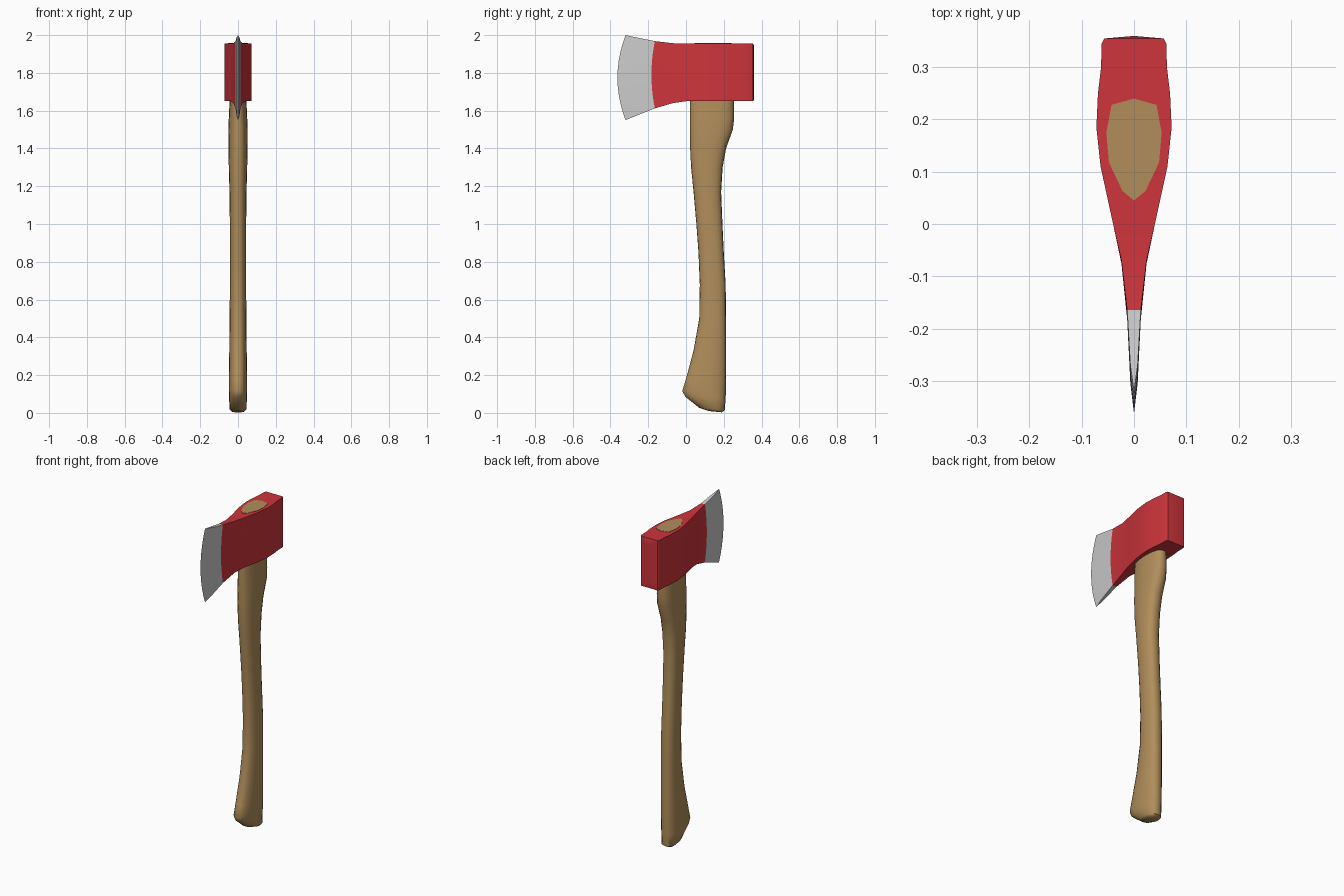
import bpy, bmesh, math

cube = bpy.data.objects.get("Cube")
if cube:
    bpy.data.objects.remove(cube, do_unlink=True)


def material(name, r, g, b):
    mat = bpy.data.materials.new(name)
    mat.use_nodes = True
    mat.diffuse_color = (r, g, b, 1)
    bsdf = next(n for n in mat.node_tree.nodes if n.type == 'BSDF_PRINCIPLED')
    bsdf.inputs["Base Color"].default_value = (r, g, b, 1)
    return mat


wood = material("wood", 0.44, 0.27, 0.105)
red = material("red paint", 0.61, 0.035, 0.044)
steel = material("bare steel", 0.6, 0.6, 0.6)


def loft(name, rings, mats, rule=None, angle=35):
    """Skin a list of equal closed rings, cap both ends and weld the seams."""
    bm = bmesh.new()
    rows = [[bm.verts.new(p) for p in ring] for ring in rings]
    n = len(rows[0])
    for k, (a, b) in enumerate(zip(rows, rows[1:])):
        for i in range(n):
            j = (i + 1) % n
            face = bm.faces.new((a[i], a[j], b[j], b[i]))
            face.material_index = rule(k) if rule else 0
    # Ends that close to a line need no cap
    for row in (rows[0], rows[-1]):
        if max(v.co.x for v in row) > 0.001:
            bm.faces.new(row)
    bmesh.ops.remove_doubles(bm, verts=bm.verts, dist=0.0002)
    bmesh.ops.recalc_face_normals(bm, faces=bm.faces)
    mesh = bpy.data.meshes.new(name)
    bm.to_mesh(mesh)
    bm.free()
    for m in mats:
        mesh.materials.append(m)
    obj = bpy.data.objects.new(name, mesh)
    bpy.context.collection.objects.link(obj)
    bpy.ops.object.select_all(action='DESELECT')
    obj.select_set(True)
    bpy.context.view_layer.objects.active = obj
    bpy.ops.object.shade_smooth_by_angle(angle=math.radians(angle))
    return obj


# Axe head stations: y, half width, bottom z, top z, forward bow
STATIONS = [
    (-0.32, 0, 1.55, 2.0, 0.043),
    (-0.27, 0.007, 1.57, 1.989, 0.035),
    (-0.165, 0.013, 1.612, 1.968, 0.018),
    (-0.07, 0.024, 1.64, 1.957, 0.006),
    (0, 0.04, 1.65, 1.955, 0),
    (0.11, 0.064, 1.65, 1.955, 0),
    (0.185, 0.072, 1.65, 1.955, 0),
    (0.25, 0.069, 1.65, 1.955, 0),
    (0.3, 0.063, 1.65, 1.955, 0),
    (0.345, 0.062, 1.65, 1.955, 0),
    (0.355, 0.057, 1.65, 1.955, 0),
    (0.36, 0, 1.66, 1.945, 0),
]


def head_ring(y, w, low, high, bow, rows=10):
    side = []
    for i in range(rows + 1):
        t = i / rows
        curve = bow * (1 - (2 * t - 1) ** 2)
        side.append((w, y - curve, low + (high - low) * t))
    return side + [(-x, a, z) for x, a, z in reversed(side)]


loft("axe_head", [head_ring(*s) for s in STATIONS], [red, steel],
     rule=lambda k: 1 if k < 2 else 0)

# Handle sections: front y, front z, back y, back z, half width
SECTIONS = [
    (0.12, 0.01, 0.19, 0.003, 0.035),
    (0.07, 0.027, 0.205, 0.013, 0.048),
    (-0.003, 0.085, 0.21, 0.08, 0.052),
    (-0.02, 0.115, 0.212, 0.14, 0.053),
    (0.0, 0.18, 0.213, 0.21, 0.053),
    (0.04, 0.33, 0.213, 0.34, 0.05),
    (0.07, 0.5, 0.212, 0.5, 0.048),
    (0.073, 0.68, 0.21, 0.68, 0.047),
    (0.066, 0.85, 0.2, 0.85, 0.047),
    (0.055, 1.0, 0.193, 1.0, 0.047),
    (0.04, 1.17, 0.186, 1.17, 0.049),
    (0.027, 1.3, 0.194, 1.3, 0.053),
    (0.022, 1.4, 0.212, 1.4, 0.055),
    (0.02, 1.5, 0.248, 1.5, 0.056),
    (0.02, 1.56, 0.255, 1.56, 0.053),
    (0.02, 1.68, 0.255, 1.68, 0.047),
]


def oval_ring(yf, zf, yb, zb, w, sides=20):
    ring = []
    for i in range(sides):
        a = math.tau * i / sides
        c, s = math.cos(a), math.sin(a)
        t = 0.5 + 0.5 * math.copysign(abs(c) ** 0.9, c)
        x = w * math.copysign(abs(s) ** 0.8, s) * (0.92 + 0.08 * c)
        ring.append((x, yf + (yb - yf) * t, zf + (zb - zf) * t))
    return ring


loft("handle", [oval_ring(*s) for s in SECTIONS], [wood], angle=50)

# Handle end showing in the eye on top of the head
half = [(0, 0.24), (0.043, 0.228), (0.053, 0.175),
        (0.048, 0.118), (0.022, 0.063), (0, 0.045)]
outline = half + [(-x, y) for x, y in half[-2:0:-1]]
loft("handle_end", [[(x, y, z) for x, y in outline] for z in (1.951, 1.957)], [wood])
